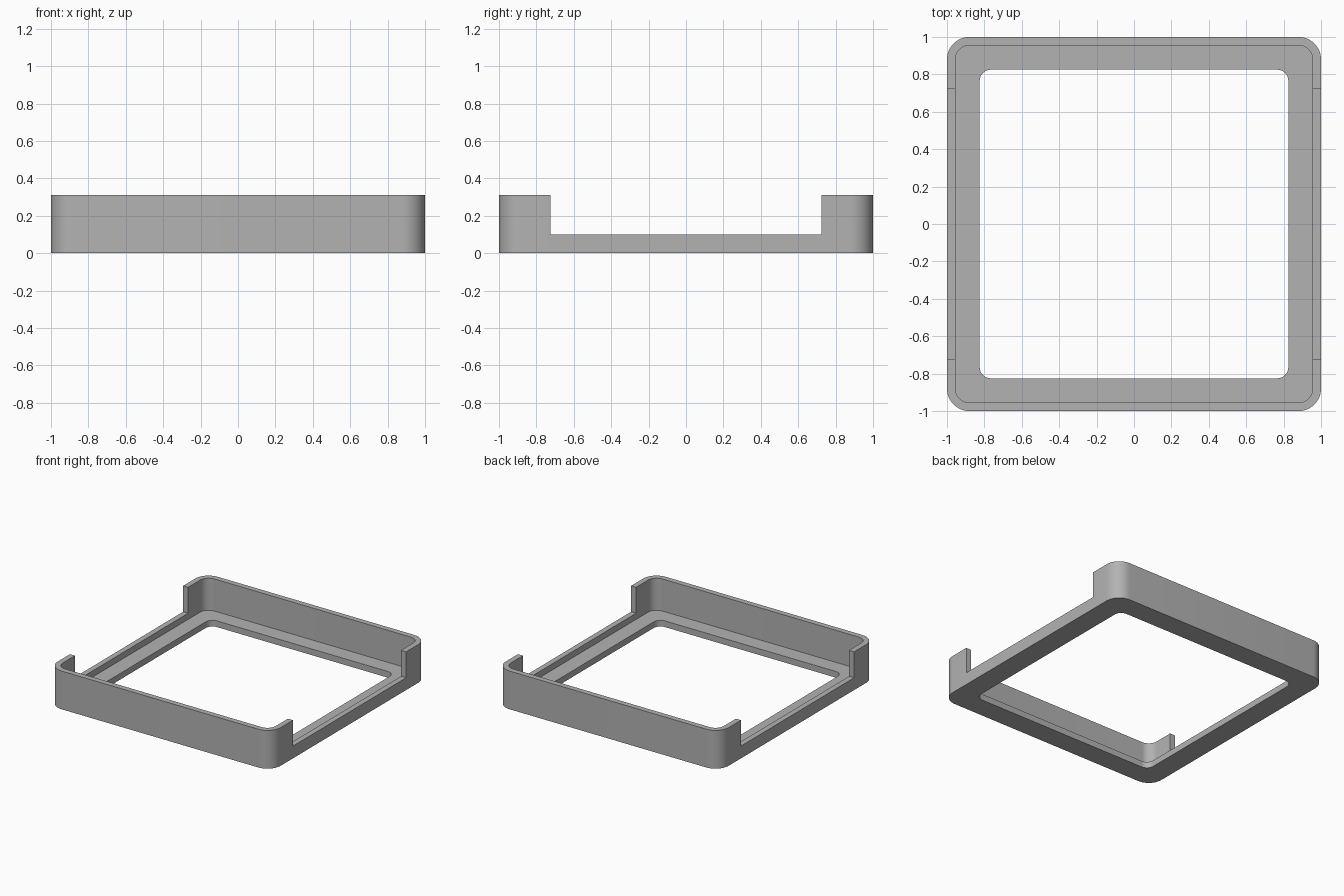
import bpy, bmesh
from math import sin, cos, pi

if "Cube" in bpy.data.objects:
    bpy.data.objects.remove(bpy.data.objects["Cube"], do_unlink=True)

FLOOR, LOW, HIGH = 0.05, 0.10, 0.31   # ledge, side wall and end wall tops
NOTCH = 0.725                         # half length of the side cut-outs
STEPS = 12                            # segments per rounded corner


def outline(half, radius):
    """Rounded square, counter-clockwise, with a point at each cut-out end."""
    pts = []
    for q in range(4):
        sx = 1 if q in (0, 3) else -1
        sy = 1 if q < 2 else -1
        c = half - radius
        arc = [(sx * c + radius * cos((q + i / STEPS) * pi / 2),
                sy * c + radius * sin((q + i / STEPS) * pi / 2))
               for i in range(STEPS + 1)]
        end = [(sx * half, sy * NOTCH)]
        pts += end + arc if q % 2 == 0 else arc + end
    return pts


bm = bmesh.new()


def ring(points, z):
    return [bm.verts.new((x, y, z)) for x, y in points]


outer, inner, opening = outline(1, 0.12), outline(0.955, 0.075), outline(0.825, 0.06)
n = len(outer)
sides = (n // 2 - 1, n - 1)           # the two long side segments
ends = [i for i in range(n) if i not in sides]


def bridge(a, b, segments=range(n)):
    for i in segments:
        j = (i + 1) % n
        bm.faces.new((a[i], a[j], b[j], b[i]))


# Base frame with ledge and low wall
out_bottom, out_low = ring(outer, 0), ring(outer, LOW)
in_floor, in_low = ring(inner, FLOOR), ring(inner, LOW)
open_bottom, open_top = ring(opening, 0), ring(opening, FLOOR)
bridge(open_bottom, out_bottom)
bridge(out_bottom, out_low)
bridge(out_low, in_low, sides)
bridge(in_low, in_floor)
bridge(in_floor, open_top)
bridge(open_top, open_bottom)

# Tall front and back walls wrapping the corners
out_high, in_high = ring(outer, HIGH), ring(inner, HIGH)
bridge(out_low, out_high, ends)
bridge(out_high, in_high, ends)
bridge(in_high, in_low, ends)
for s in sides:
    for i in (s, (s + 1) % n):
        bm.faces.new((out_low[i], out_high[i], in_high[i], in_low[i]))

bmesh.ops.recalc_face_normals(bm, faces=bm.faces)
mesh = bpy.data.meshes.new("tray_frame")
bm.to_mesh(mesh)
bm.free()

# Plain grey material
grey = bpy.data.materials.new("grey")
grey.use_nodes = True
colour = (0.45, 0.45, 0.45, 1)
grey.diffuse_color = colour
grey.node_tree.nodes["Principled BSDF"].inputs["Base Color"].default_value = colour
mesh.materials.append(grey)

frame = bpy.data.objects.new("tray_frame", mesh)
bpy.context.collection.objects.link(frame)
bpy.context.view_layer.objects.active = frame
frame.select_set(True)
bpy.ops.object.shade_smooth_by_angle()
